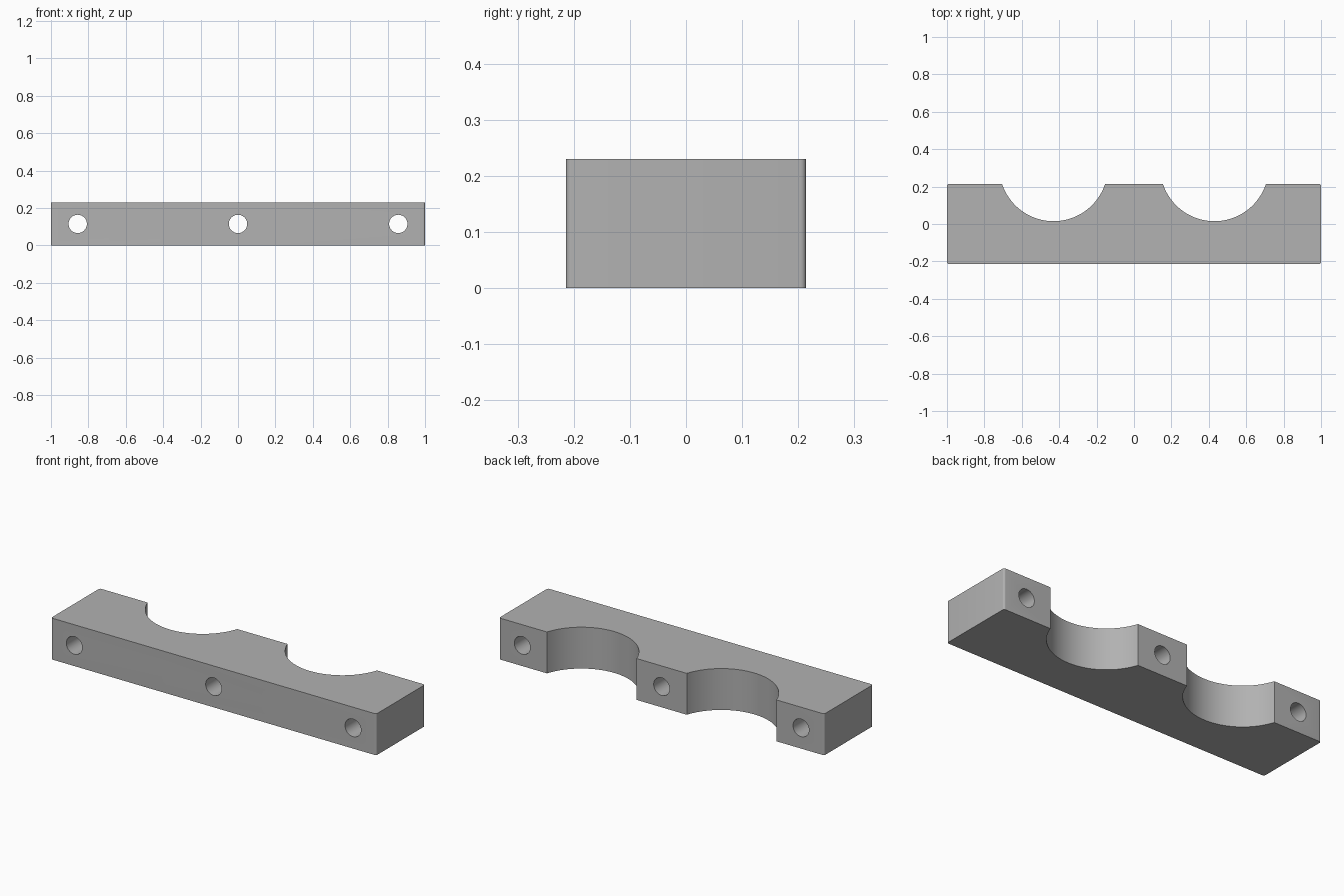
import bpy, bmesh
from math import pi, sin, cos, asin, radians

HALF_X, HALF_Y, HEIGHT = 1.0, 0.214, 0.23
SADDLE_X, SADDLE_Y, SADDLE_R = 0.43, 0.305, 0.29
HOLE_X, HOLE_R = 0.857, 0.049
CORNER_R = 0.01

old = bpy.data.objects.get("Cube")
if old:
    bpy.data.objects.remove(old, do_unlink=True)

grey = bpy.data.materials.new("plain grey")
grey.use_nodes = True
colour = (0.445, 0.445, 0.445, 1)
grey.diffuse_color = colour
grey.node_tree.nodes["Principled BSDF"].inputs["Base Color"].default_value = colour


def arc(cx, cy, r, start, end, steps):
    """Points along a circular arc."""
    angles = [start + (end - start) * i / steps for i in range(steps + 1)]
    return [(cx + r * cos(a), cy + r * sin(a)) for a in angles]


# Plan outline: rounded corners and two round saddles in the back edge
ix, iy = HALF_X - CORNER_R, HALF_Y - CORNER_R
dip = asin((SADDLE_Y - HALF_Y) / SADDLE_R)
outline = arc(-ix, -iy, CORNER_R, pi, 1.5 * pi, 6)
outline += arc(ix, -iy, CORNER_R, 1.5 * pi, 2 * pi, 6)
outline += arc(ix, iy, CORNER_R, 0, pi / 2, 6)
for side in (1, -1):
    outline += arc(side * SADDLE_X, SADDLE_Y, SADDLE_R, -dip, dip - pi, 40)
outline += arc(-ix, iy, CORNER_R, pi / 2, pi, 6)

# Extruded clamp body
bm = bmesh.new()
base = bm.faces.new([bm.verts.new((x, y, 0)) for x, y in outline])
extruded = bmesh.ops.extrude_face_region(bm, geom=[base])["geom"]
bmesh.ops.translate(bm, vec=(0, 0, HEIGHT),
                    verts=[v for v in extruded if isinstance(v, bmesh.types.BMVert)])
bmesh.ops.recalc_face_normals(bm, faces=bm.faces)
mesh = bpy.data.meshes.new("clamp_body")
bm.to_mesh(mesh)
bm.free()
body = bpy.data.objects.new("clamp_body", mesh)
bpy.context.collection.objects.link(body)
mesh.materials.append(grey)

# Three bolt holes bored from front to back
for x in (-HOLE_X, 0, HOLE_X):
    bpy.ops.mesh.primitive_cylinder_add(vertices=48, radius=HOLE_R, depth=1,
                                        location=(x, 0, HEIGHT / 2),
                                        rotation=(pi / 2, 0, 0))
    cutter = bpy.context.object
    cutter.name = "bolt_hole_cutter"
    cutter.data.materials.append(grey)
    cut = body.modifiers.new("bolt_hole", 'BOOLEAN')
    cut.operation, cut.solver, cut.object = 'DIFFERENCE', 'EXACT', cutter
    bpy.ops.object.select_all(action='DESELECT')
    body.select_set(True)
    bpy.context.view_layer.objects.active = body
    bpy.ops.object.modifier_apply(modifier=cut.name)
    bpy.data.objects.remove(cutter, do_unlink=True)

# Smooth curved walls, crisp edges
bpy.ops.object.shade_smooth_by_angle(angle=radians(30))
